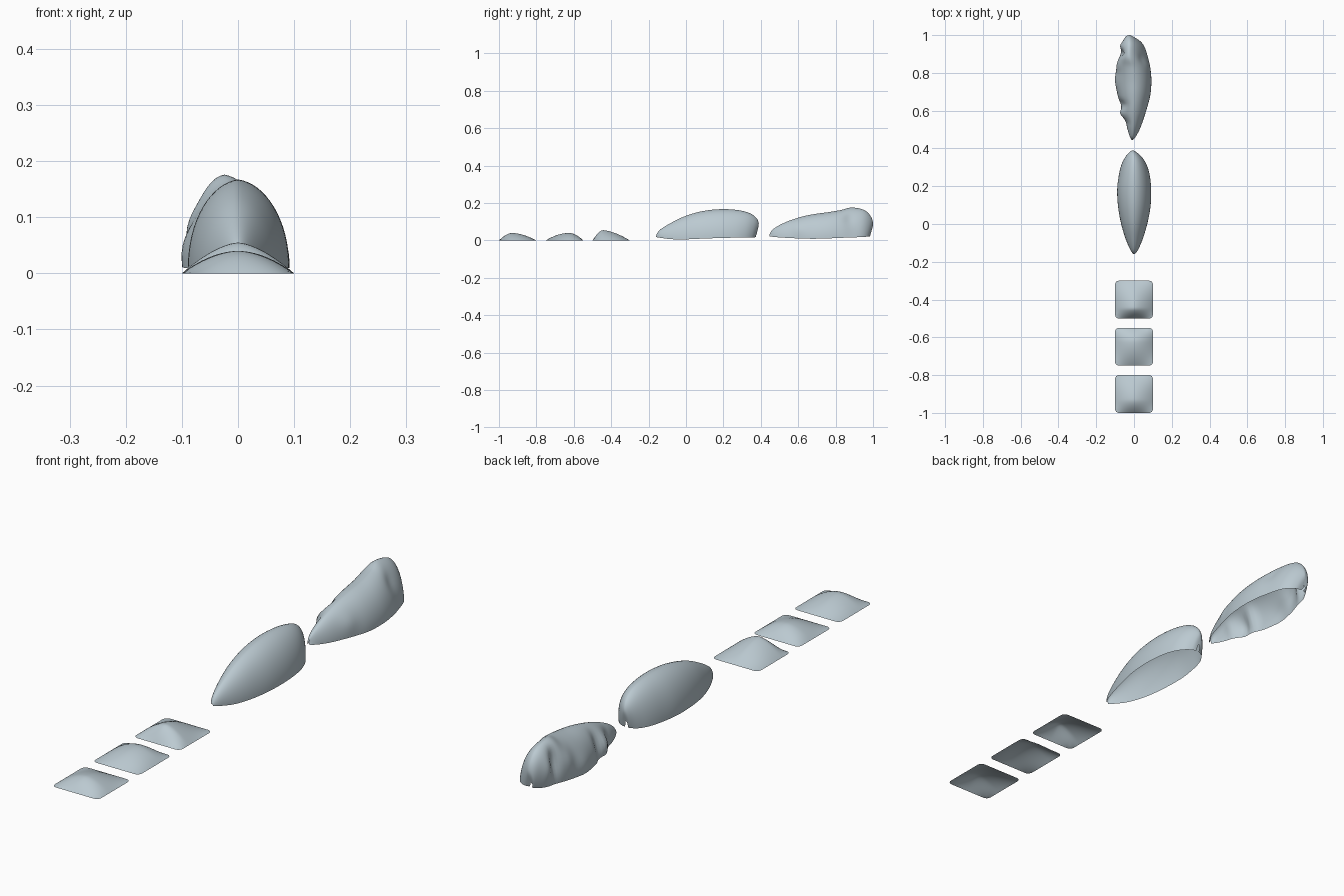
import bpy, math

mat = bpy.data.materials.new("pale blue grey")
mat.diffuse_color = (0.50, 0.59, 0.64, 1)


def make_object(name, verts, faces, angle=50):
    me = bpy.data.meshes.new(name)
    me.from_pydata(verts, [], faces)
    me.validate()
    me.materials.append(mat)
    ob = bpy.data.objects.new(name, me)
    bpy.context.collection.objects.link(ob)
    bpy.ops.object.select_all(action='DESELECT')
    ob.select_set(True)
    bpy.context.view_layer.objects.active = ob
    bpy.ops.object.shade_smooth_by_angle(angle=math.radians(angle))
    return ob


def grid_faces(rows, cols):
    return [(i * cols + j, i * cols + j + 1, (i + 1) * cols + j + 1, (i + 1) * cols + j)
            for i in range(rows - 1) for j in range(cols - 1)]


# Open, pillow-shaped square patch with rounded corners and an off-centre peak
def patch(name, yc, peak, h, power, n=28):
    half, r = 0.1, 0.02
    verts = []
    for i in range(n + 1):
        for j in range(n + 1):
            u, v = 2 * j / n - 1, 2 * i / n - 1
            x, y = u * half, v * half
            dx, dy = abs(x) - (half - r), abs(y) - (half - r)
            if dx > 0 and dy > 0:
                k = max(dx, dy) / math.hypot(dx, dy)
                x = math.copysign(half - r + dx * k, x)
                y = math.copysign(half - r + dy * k, y)
            w = (v - peak) / (1 - peak if v > peak else 1 + peak)
            z = h * (1 - abs(u) ** power) * (1 - abs(w) ** power)
            verts.append((x, yc + y, z))
    make_object(name, verts, grid_faces(n + 1, n + 1))


patch("front_patch", -0.9, -0.3, 0.040, 1.75)
patch("middle_patch", -0.65, 0.25, 0.040, 1.9)
patch("rear_patch", -0.4, -0.45, 0.055, 1.6)


def smooth_stations(st, sub):
    out = []
    for i in range(len(st) - 1):
        p0, p1, p2, p3 = st[max(i - 1, 0)], st[i], st[i + 1], st[min(i + 2, len(st) - 1)]
        for s in range(sub):
            t = s / sub
            out.append([0.5 * (2 * b + (c - a) * t + (2 * a - 5 * b + 4 * c - d) * t * t
                               + (3 * b - a - 3 * c + d) * t ** 3)
                        for a, b, c, d in zip(p0, p1, p2, p3)])
    return out + [list(st[-1])]


# Arched shell, open below: each station is
# (rim y, rim z, left half width, right half width, crest x, crest y, crest z)
def shell(name, stations, lumps=(), n=32):
    st = smooth_stations(stations, 6)
    verts = []
    for yb, zb, wl, wr, xc, yc, zc in st:
        for j in range(n + 1):
            a = math.pi * j / n
            c, s = math.cos(a), math.sin(a)
            rise = 0.88 * s + 0.12 * (1 - abs(2 * j / n - 1))   # slight ridge
            x = xc * rise - (wl if c > 0 else wr) * c
            y = yb + (yc - yb) * rise
            z = zb + (zc - zb) * rise
            for side, ly, lz, amp, sy, sz in lumps:
                if side * c < 0:
                    x += side * abs(c) * amp * math.exp(-((y - ly) / sy) ** 2 - ((z - lz) / sz) ** 2)
            verts.append((x, y, z))
    # rows run front to back, columns left to right
    make_object(name, verts, grid_faces(len(st), n + 1))


shell("smooth_shell", [
    (-0.160, 0.018, 0.004, 0.004, 0.0, -0.160, 0.026),
    (-0.135, 0.014, 0.020, 0.022, 0.0, -0.140, 0.056),
    (-0.080, 0.007, 0.044, 0.046, 0.0, -0.080, 0.094),
    (0.000, 0.006, 0.068, 0.070, 0.0, 0.000, 0.132),
    (0.090, 0.010, 0.084, 0.087, 0.0, 0.090, 0.157),
    (0.180, 0.013, 0.089, 0.091, 0.0, 0.180, 0.167),
    (0.260, 0.015, 0.080, 0.083, 0.0, 0.265, 0.164),
    (0.315, 0.016, 0.066, 0.066, 0.0, 0.330, 0.150),
    (0.350, 0.016, 0.046, 0.043, -0.003, 0.372, 0.125),
    (0.368, 0.017, 0.024, 0.018, -0.006, 0.389, 0.090),
    (0.373, 0.018, 0.012, 0.000, -0.006, 0.380, 0.045)])

shell("lumpy_shell", [
    (0.446, 0.022, 0.012, -0.004, -0.008, 0.446, 0.032),
    (0.470, 0.019, 0.024, 0.014, -0.006, 0.465, 0.060),
    (0.520, 0.015, 0.040, 0.038, -0.004, 0.520, 0.092),
    (0.600, 0.011, 0.064, 0.064, -0.002, 0.600, 0.122),
    (0.680, 0.009, 0.086, 0.086, 0.0, 0.680, 0.140),
    (0.760, 0.011, 0.097, 0.092, 0.0, 0.760, 0.151),
    (0.830, 0.014, 0.090, 0.086, -0.008, 0.830, 0.163),
    (0.885, 0.016, 0.076, 0.073, -0.024, 0.885, 0.176),
    (0.935, 0.018, 0.064, 0.057, -0.024, 0.950, 0.164),
    (0.965, 0.020, 0.050, 0.036, -0.024, 0.986, 0.132),
    (0.982, 0.022, 0.036, 0.008, -0.022, 1.000, 0.090),
    (0.984, 0.024, 0.026, -0.016, -0.020, 0.990, 0.045)],
    # (side, y, z, amount, y spread, z spread)
    lumps=[(-1, 0.585, 0.055, 0.018, 0.022, 0.05),
           (-1, 0.635, 0.07, -0.014, 0.020, 0.06),
           (-1, 0.535, 0.06, -0.007, 0.018, 0.05),
           (-1, 0.905, 0.11, -0.022, 0.020, 0.06),
           (-1, 0.945, 0.09, 0.008, 0.020, 0.05),
           (-1, 0.84, 0.10, 0.010, 0.030, 0.05),
           (-1, 0.76, 0.05, 0.006, 0.050, 0.04),
           (1, 0.87, 0.12, -0.008, 0.030, 0.03),
           (1, 0.60, 0.07, 0.006, 0.030, 0.04)])
